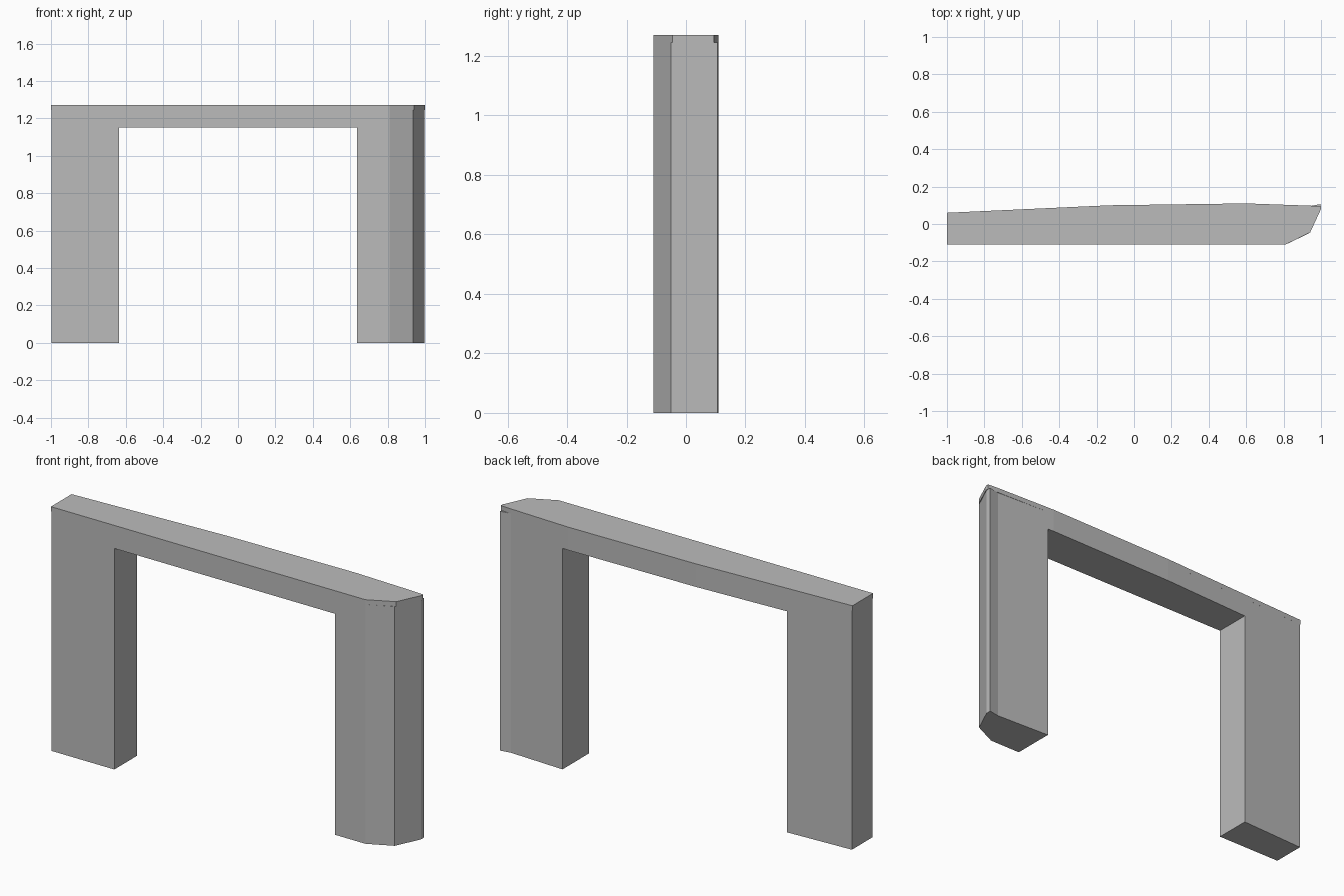
import bpy
import bmesh

cube = bpy.data.objects.get("Cube")
if cube:
    bpy.data.objects.remove(cube, do_unlink=True)

stone = bpy.data.materials.new("plain_grey")
stone.use_nodes = True
GREY = (0.5, 0.5, 0.5, 1)
stone.diffuse_color = GREY
stone.node_tree.nodes["Principled BSDF"].inputs["Base Color"].default_value = GREY

HEIGHT, OPENING, HALF_GAP, CAP = 1.27, 1.15, 0.635, 0.025
BACK = [(0.6, 0.11), (-0.13, 0.1)]


def prism(name, outline, bottom, top):
    """Extrude a plan outline between two heights."""
    bm = bmesh.new()
    base = bm.faces.new([bm.verts.new((x, y, bottom)) for x, y in outline])
    grown = bmesh.ops.extrude_face_region(bm, geom=[base])["geom"]
    for v in grown:
        if isinstance(v, bmesh.types.BMVert):
            v.co.z = top
    bmesh.ops.recalc_face_normals(bm, faces=bm.faces)
    mesh = bpy.data.meshes.new(name)
    bm.to_mesh(mesh)
    bm.free()
    mesh.materials.append(stone)
    obj = bpy.data.objects.new(name, mesh)
    bpy.context.collection.objects.link(obj)
    return obj


def combine(target, other, operation):
    """Apply a boolean and discard the helper."""
    mod = target.modifiers.new(operation.lower(), 'BOOLEAN')
    mod.operation = operation
    mod.solver = 'EXACT'
    mod.object = other
    bpy.context.view_layer.objects.active = target
    bpy.ops.object.modifier_apply(modifier=mod.name)
    bpy.data.objects.remove(other, do_unlink=True)


# Two legs and the lower beam, with the faceted right end
body = [(-0.997, -0.11), (0.81, -0.11), (0.936, -0.05), (0.997, 0.08),
        (0.997, 0.106), (0.94, 0.096)] + BACK + [(-0.997, 0.06)]
frame = prism("archway_frame", body, 0, HEIGHT - CAP)

# Doorway opening
gap = [(-HALF_GAP, -1), (HALF_GAP, -1), (HALF_GAP, 1), (-HALF_GAP, 1)]
opening = prism("opening_cutter", gap, -1, OPENING)
opening.hide_render = True
combine(frame, opening, 'DIFFERENCE')

# Beam cap, slightly overhanging, with a clipped back corner
cap = [(-1, -0.11), (0.81, -0.11), (0.942, -0.045), (1, 0.08),
       (1, 0.094), (0.94, 0.098)] + BACK + [(-1, 0.06)]
combine(frame, prism("beam_cap", cap, HEIGHT - CAP, HEIGHT), 'UNION')
